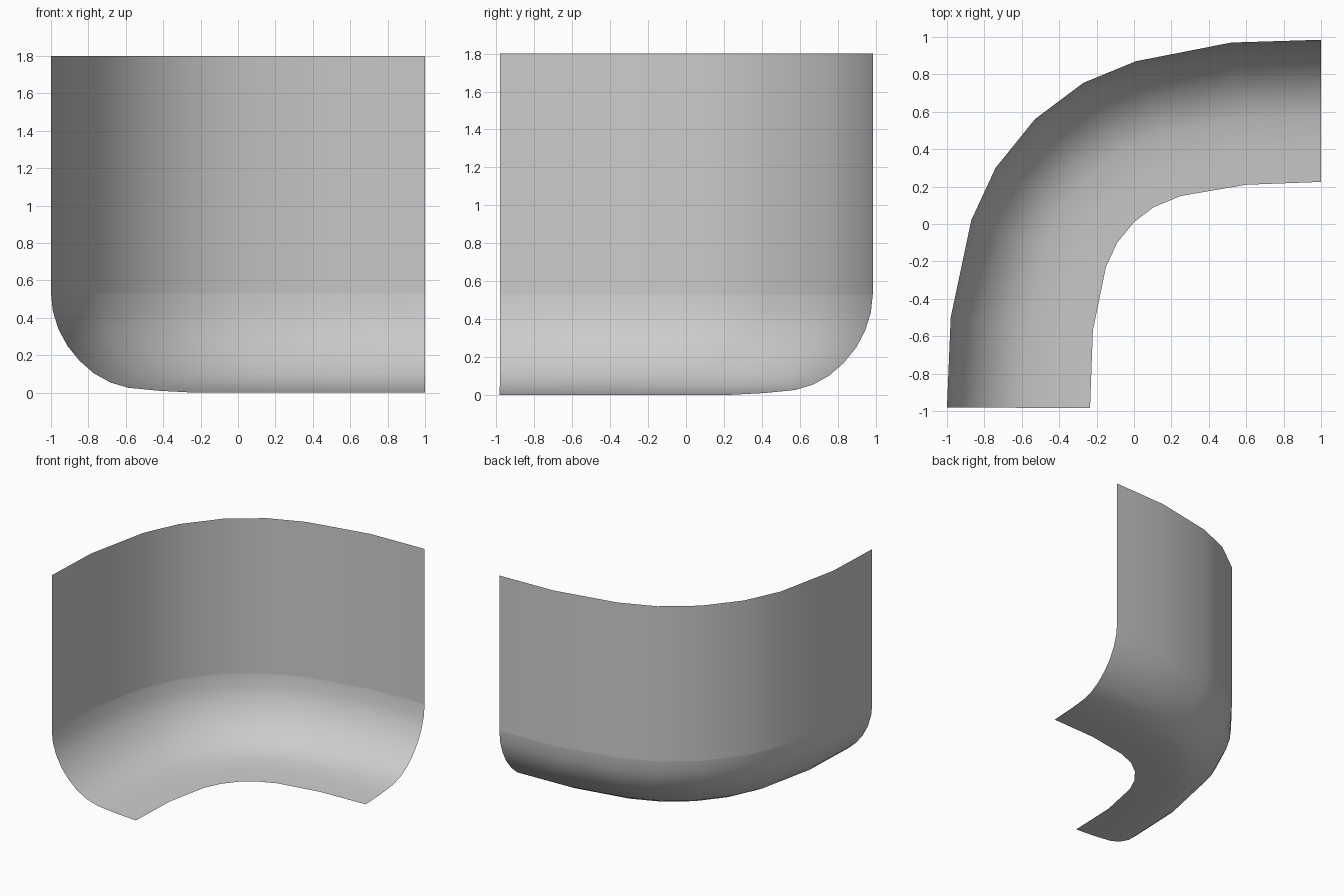
import bpy
import math

if "Cube" in bpy.data.objects:
    bpy.data.objects.remove(bpy.data.objects["Cube"])

# Plan paths of the outer wall and of the inner floor edge
OUTER = [(-1, -.98), (-.98, -.5), (-.87, .02), (-.74, .30), (-.53, .56),
         (-.27, .755), (.01, .87), (.52, .97), (1, .985)]
INNER = [(-.235, -.985), (-.22, -.57), (-.15, -.23), (-.09, -.10), (0, .01),
         (.105, .09), (.25, .15), (.60, .21), (1, .225)]

# Cross-section of the cove: (fraction from outer to inner path, height)
COVE = [(0, .53), (.013, .435), (.052, .34), (.115, .25), (.2, .17),
        (.3, .103), (.415, .054), (.54, .026), (.75, .01), (1, 0)]
WALL = [(0, 1.8), (0, .53)]


def sweep(name, section):
    """Sheet lofted between the two paths along a cross-section."""
    verts = [(a[0] + (b[0] - a[0]) * t, a[1] + (b[1] - a[1]) * t, z)
             for t, z in section for a, b in zip(OUTER, INNER)]
    n = len(OUTER)
    faces = [(r * n + c, (r + 1) * n + c, (r + 1) * n + c + 1, r * n + c + 1)
             for r in range(len(section) - 1) for c in range(n - 1)]
    mesh = bpy.data.meshes.new(name)
    mesh.from_pydata(verts, [], faces)
    obj = bpy.data.objects.new(name, mesh)
    bpy.context.collection.objects.link(obj)
    bpy.ops.object.select_all(action='DESELECT')
    obj.select_set(True)
    bpy.context.view_layer.objects.active = obj
    bpy.ops.object.shade_smooth_by_angle(angle=math.radians(40))


# Upright curved wall and the rounded cove running into the floor
sweep("curved_wall", WALL)
sweep("curved_base", COVE)
